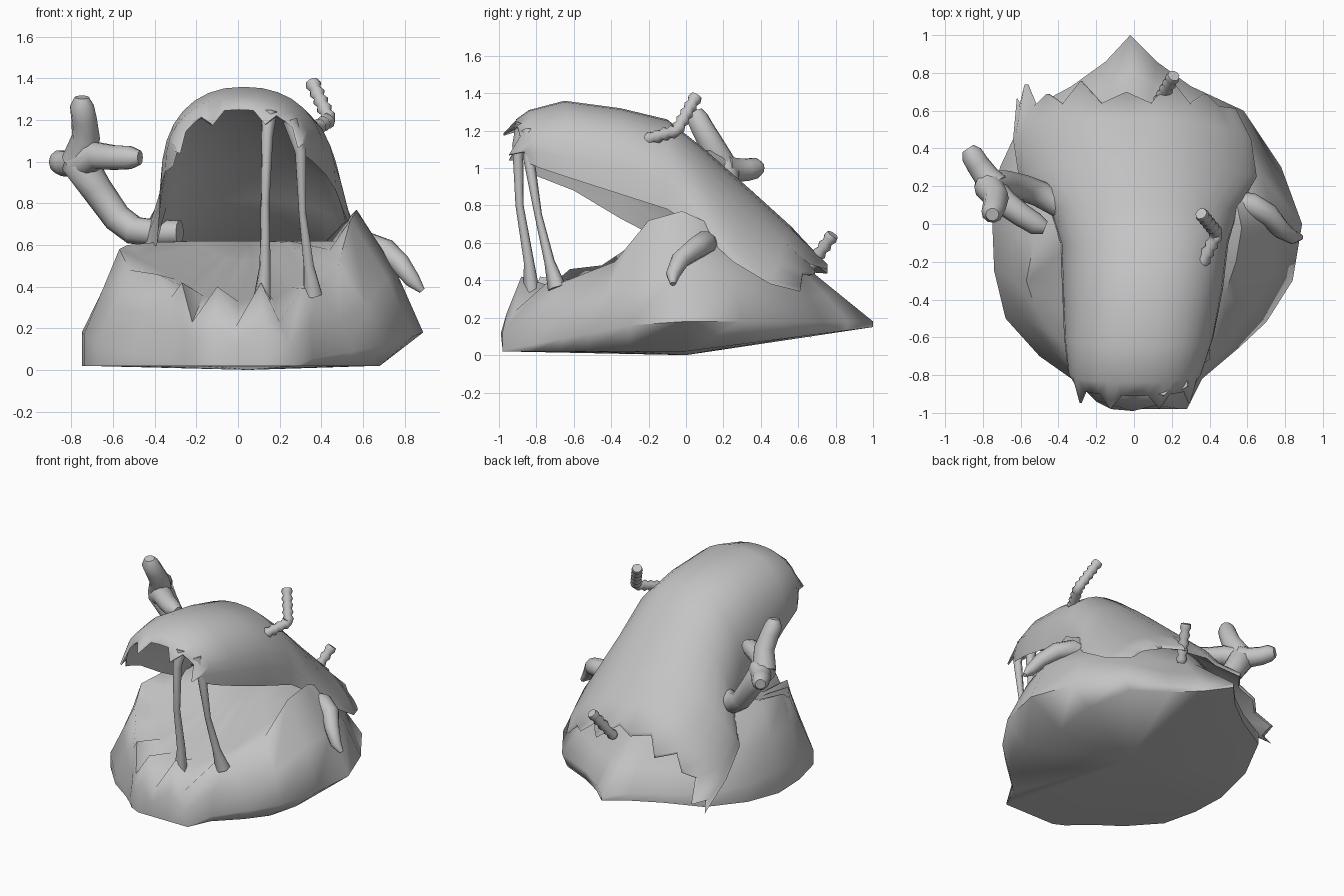
import bpy
import bmesh
import math
from mathutils import Vector

cube = bpy.data.objects.get("Cube")
if cube:
    bpy.data.objects.remove(cube, do_unlink=True)

# One plain grey for the whole creature
grey = bpy.data.materials.new("plain_grey")
grey.use_nodes = True
grey.diffuse_color = (0.55, 0.55, 0.55, 1)
grey.node_tree.nodes["Principled BSDF"].inputs["Base Color"].default_value = grey.diffuse_color


def finish(obj, angle):
    """Give the object its material and smooth shading."""
    bpy.ops.object.select_all(action="DESELECT")
    obj.select_set(True)
    bpy.context.view_layer.objects.active = obj
    obj.data.materials.clear()
    obj.data.materials.append(grey)
    bpy.ops.object.shade_smooth_by_angle(angle=math.radians(angle))


def mesh_object(name, bm, angle=75):
    bmesh.ops.recalc_face_normals(bm, faces=bm.faces)
    mesh = bpy.data.meshes.new(name)
    bm.to_mesh(mesh)
    bm.free()
    obj = bpy.data.objects.new(name, mesh)
    bpy.context.collection.objects.link(obj)
    finish(obj, angle)


def loft(bm, rings):
    """Skin closed rings with quads and return their vertices."""
    loops = [[bm.verts.new(p) for p in ring] for ring in rings]
    for low, high in zip(loops, loops[1:]):
        for i in range(len(low)):
            j = (i + 1) % len(low)
            bm.faces.new((low[i], low[j], high[j], high[i]))
    return loops


def fan(bm, loop, point):
    """Close a ring towards one centre point."""
    centre = bm.verts.new(point)
    for i in range(len(loop)):
        bm.faces.new((loop[i - 1], loop[i], centre))


def tube(name, points, radii, sides=8):
    """Capped tube along a path with a radius at each point."""
    curve = bpy.data.curves.new(name, "CURVE")
    curve.dimensions = "3D"
    curve.bevel_depth = 1
    curve.bevel_resolution = sides // 2 - 2
    curve.use_fill_caps = True
    spline = curve.splines.new("POLY")
    spline.points.add(len(points) - 1)
    for point, position, radius in zip(spline.points, points, radii):
        point.co = (*position, 1)
        point.radius = radius
    obj = bpy.data.objects.new(name, curve)
    bpy.context.collection.objects.link(obj)
    bpy.ops.object.select_all(action="DESELECT")
    obj.select_set(True)
    bpy.context.view_layer.objects.active = obj
    bpy.ops.object.convert(target="MESH")
    finish(bpy.context.view_layer.objects.active, 70)


# Lower body: outline x, y, then rim x, y, z, going round from the front
outline = [
    (-.12, -.98, -.1, -.88, .4), (0, -.98, -.01, -.94, .21),
    (.12, -.98, .11, -.88, .42), (.28, -.98, .2, -.92, .23),
    (.36, -.82, .31, -.74, .39), (.55, -.66, .39, -.66, .39),
    (.7, -.52, .48, -.38, .5), (.84, -.3, .54, -.2, .72),
    (.89, 0, .57, -.02, .77), (.78, .3, .52, .22, .66),
    (.58, .6, .42, .45, .52), (.3, .73, .22, .58, .44),
    (.12, .86, .08, .62, .47), (-.02, 1, 0, .63, .48),
    (-.15, .86, -.1, .62, .47), (-.33, .73, -.25, .56, .44),
    (-.57, .6, -.4, .42, .46), (-.71, .3, -.5, .2, .55),
    (-.75, 0, -.53, -.1, .6), (-.74, -.25, -.57, -.3, .58),
    (-.68, -.5, -.52, -.45, .48), (-.5, -.7, -.39, -.62, .46),
    (-.33, -.82, -.32, -.75, .35), (-.26, -.88, -.27, -.78, .42),
    (-.2, -.94, -.22, -.86, .23)]
throat = Vector((.05, .2, .62))


def mouth_floor(edge, share):
    """Point on the sloping floor between the rim and the throat."""
    point = edge.lerp(throat, share)
    point.z = min(.62, .25 + .42 * (point.y + .9))
    return point


base, widest, bulge, rim, gum, gullet = [], [], [], [], [], []
for x, y, rx, ry, rz in outline:
    tuck = 1 - .32 * max(0, x) * (1 - abs(y))
    base.append(Vector((x * tuck, y, .02 + .13 * max(0, y))))
    widest.append(Vector((x, y, .18 + .2 * min(0, y + .2))))
    rim.append(Vector((rx, ry, rz)))
    middle = widest[-1].lerp(rim[-1], .5)
    swell = 1.04 if x > 0 and y < .5 else 1
    bulge.append(Vector((middle.x * swell, middle.y - .03 * (y < -.9), middle.z)))
    gum.append(mouth_floor(rim[-1], .2))
    gullet.append(mouth_floor(rim[-1], .6))
bm = bmesh.new()
loops = loft(bm, [base, widest, bulge, rim, gum, gullet])
fan(bm, loops[0], (.05, 0, 0))
fan(bm, loops[-1], throat)
mesh_object("lower_body", bm)

# Hood and cape: top y, z, edge y, left and right reach,
# left and right edge z, roof of the mouth z, steepness of the flanks
sections = [
    (-.91, 1.26, -.85, -.31, .32, .98, 1.03, 1.25, .85),
    (-.84, 1.31, -.78, -.35, .36, .95, 1.0, 1.26, .8),
    (-.65, 1.36, -.6, -.37, .42, .88, .94, 1.22, .8),
    (-.35, 1.32, -.35, -.38, .47, .73, .86, 1.14, .75),
    (-.1, 1.26, -.1, -.39, .5, .6, .78, 1.0, .8),
    (.1, 1.1, .08, -.45, .55, .55, .66, .82, 1.2),
    (.35, .88, .25, -.61, .65, .42, .5, .58, 2),
    (.56, .69, .45, -.64, .62, .26, .38, .6, 1.8),
    (.64, .57, .61, -.62, .54, .12, .34, .54, 1.4)]
COLS = 16


def hood_ring(index, section):
    ty, tz, ey, left, right, left_z, right_z, roof, steep = section
    outer, inner = [], []
    mid = (left + right) / 2
    for i in range(COLS + 1):
        a = (i / COLS * 2 - 1) * math.pi / 2
        side = math.copysign(abs(math.sin(a)) ** .9, a)
        up = max(0, math.cos(a)) ** steep
        ez = left_z if a < 0 else right_z
        x = mid + side * (right - left) / 2
        y = ty + (ey - ty) * (1 - up)
        # Ragged lip in front and ragged hem behind
        drop = 0
        if index == 0 and i % 4 == 2:
            y, drop = y - .07, .06
        if index == len(sections) - 1 and i % 2 == 0 and i < 13:
            reach = .12 if i % 4 == 2 else .06
            y, drop = y + reach, reach / 2
        outer.append((x, y, ez + (tz - ez) * up - drop))
        inner.append((mid + (x - mid) * .96, y, ez + (roof - ez) * up - drop))
    return outer + inner[-2:0:-1]


bm = bmesh.new()
loops = loft(bm, [hood_ring(i, s) for i, s in enumerate(sections)])
for loop in (loops[0], loops[-1]):
    size = len(loop)
    for i in range(COLS):
        corners = (loop[i], loop[i + 1], loop[size - i - 1], loop[(size - i) % size])
        bm.faces.new(list(dict.fromkeys(corners)))
mesh_object("hood_and_cape", bm)

# Strands of slime between the lips
tube("slime_strand_centre",
     [(.15, -.87, 1.24), (.14, -.9, 1.12), (.13, -.89, .8), (.13, -.84, .5), (.11, -.82, .28)],
     [.04, .03, .022, .028, .05], 6)
tube("slime_strand_side",
     [(.25, -.84, 1.2), (.3, -.84, 1.05), (.31, -.79, .75), (.34, -.73, .5), (.36, -.69, .36)],
     [.04, .03, .02, .028, .05], 6)

# Raised arm with three stubby fingers
tube("raised_arm",
     [(-.28, .06, .66), (-.4, .1, .66), (-.5, .16, .67), (-.58, .19, .73), (-.68, .21, .87),
      (-.76, .2, .99), (-.76, .18, 1.08)],
     [.06, .065, .07, .07, .075, .09, .05], 10)
fingers = {
    "upper_finger": [(-.77, .2, 1.0), (-.73, .14, 1.12), (-.74, .09, 1.21),
                     (-.75, .06, 1.27), (-.75, .05, 1.31)],
    "inner_finger": [(-.77, .2, .99), (-.68, .11, 1.03), (-.6, .05, 1.02),
                     (-.52, 0, 1.02), (-.47, -.02, 1.02)],
    "outer_finger": [(-.74, .2, 1.0), (-.78, .25, .99), (-.83, .32, .99),
                     (-.86, .37, 1.0), (-.88, .4, 1.0)]}
for name, path in fingers.items():
    tube(name, path, [.08, .068, .062, .058, .035], 10)

# Small limp arm on the other side
tube("limp_arm",
     [(.5, .12, .58), (.62, .1, .6), (.71, .05, .57), (.78, -.03, .51),
      (.84, -.07, .43), (.885, -.07, .38)],
     [.06, .065, .06, .05, .038, .015], 10)


# Ribbed drinking straws stuck in the back
def straw(name, corners, ribs):
    path, radii = [], []
    for start, end in zip(corners, corners[1:]):
        for i in range(ribs * 2):
            path.append(Vector(start).lerp(Vector(end), i / (ribs * 2)))
            radii.append(.038 if i % 2 else .027)
    path.append(Vector(corners[-1]))
    radii.append(.032)
    tube(name, path, radii, 10)


straw("bent_straw", [(.34, -.25, 1.14), (.44, -.05, 1.2), (.355, .055, 1.385)], 5)
straw("short_straw", [(.13, .64, .44), (.21, .785, .645)], 5)
